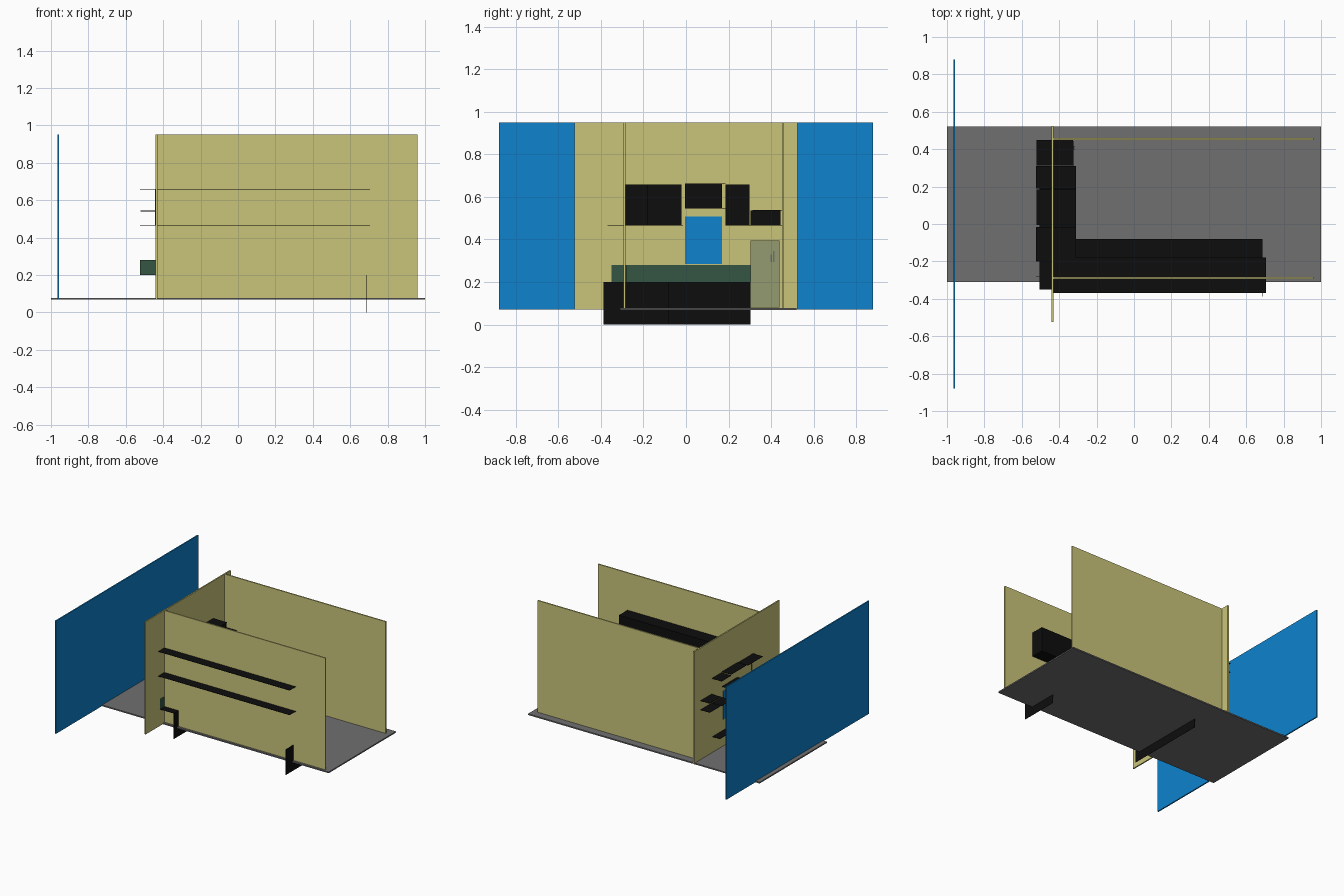
import bpy

cube = bpy.data.objects.get("Cube")
if cube:
    bpy.data.objects.remove(cube, do_unlink=True)


def material(name, rgb):
    """Flat colour from 8-bit display values, stored as linear."""
    linear = [((c / 255 + 0.055) / 1.055) ** 2.4 for c in rgb]
    m = bpy.data.materials.new(name)
    m.use_nodes = True
    m.diffuse_color = (*linear, 1)
    bsdf = m.node_tree.nodes["Principled BSDF"]
    bsdf.inputs["Base Color"].default_value = (*linear, 1)
    bsdf.inputs["Roughness"].default_value = 0.8
    return m


CREAM = material("cream wall", (202, 197, 122))
BLUE = material("blue panel", (14, 130, 206))
GREY = material("grey floor", (112, 112, 112))
BLACK = material("black cabinet", (13, 13, 13))
GREEN = material("dark green", (53, 85, 67))
SAGE = material("sage fridge", (147, 155, 113))


def box(name, mat, x, y, z):
    """Axis-aligned box from (low, high) ranges."""
    ranges = (x, y, z)
    bpy.ops.mesh.primitive_cube_add(size=1, location=[(a + b) / 2 for a, b in ranges])
    ob = bpy.context.object
    ob.name = name
    ob.scale = [b - a for a, b in ranges]
    bpy.ops.object.transform_apply(location=False, rotation=False, scale=True)
    ob.data.materials.append(mat)
    return ob


T = 0.002  # sheet thickness


def sheet(name, mat, x, y, z):
    """Thin sheet: the single-number axis is the one it faces."""
    grow = lambda r: r if isinstance(r, tuple) else (r - T / 2, r + T / 2)
    return box(name, mat, grow(x), grow(y), grow(z))


# Floor and walls
box("floor", GREY, (-1, 1), (-0.31, 0.52), (0.068, 0.078))
box("partition_wall", CREAM, (-0.44, -0.43), (-0.525, 0.525), (0.07, 0.95))
box("front_wall", CREAM, (-0.43, 0.96), (-0.294, -0.284), (0.078, 0.95))
box("back_wall", CREAM, (-0.43, 0.96), (0.45, 0.46), (0.078, 0.95))
box("blue_side_panel", BLUE, (-0.966, -0.956), (-0.88, 0.88), (0.07, 0.95))

# Long wall cupboard along the front wall
LOW, HIGH = 0.466, 0.658
for part, z in (("bottom", LOW), ("top", HIGH)):
    sheet("long_cupboard_" + part, BLACK, (-0.43, 0.705), (-0.37, -0.18), z)
sheet("long_cupboard_front", BLACK, (-0.445, 0.705), -0.18, (LOW, HIGH))
sheet("long_cupboard_end", BLACK, 0.704, (-0.284, -0.18), (LOW, HIGH))

# Short wall cupboards across the partition: name, depth, shelf y, front y, z
cupboards = [
    ("corner_cupboard", (-0.525, -0.31), (-0.2, -0.015), (-0.284, -0.02), (LOW, HIGH)),
    ("hood", (-0.52, -0.31), (-0.005, 0.185), (-0.005, 0.17), (0.547, 0.662)),
    ("narrow_cupboard", (-0.525, -0.31), (0.19, 0.31), (0.185, 0.298), (LOW, HIGH)),
    ("fridge_cupboard", (-0.52, -0.325), (0.312, 0.45), (0.303, 0.445), (LOW, 0.537)),
]
for name, x, shelf_y, front_y, z in cupboards:
    sheet(name + "_bottom", BLACK, x, shelf_y, z[0])
    sheet(name + "_top", BLACK, x, shelf_y, z[1])
    sheet(name + "_front", BLACK, x[1], front_y, z)

# Base units and worktops
sheet("side_base_front", BLACK, -0.31, (-0.35, 0.303), (0, 0.2))
sheet("long_base_end", BLACK, 0.685, (-0.388, -0.08), (0, 0.2))
sheet("side_worktop", BLACK, (-0.505, -0.31), (-0.35, 0.303), 0.2)
sheet("long_worktop", BLACK, (-0.43, 0.685), (-0.284, -0.08), 0.2)

# Upstands behind the worktops
sheet("side_upstand", GREEN, -0.428, (-0.35, 0.303), (0.2, 0.28))
sheet("long_upstand", GREEN, (-0.525, 0.685), -0.28, (0.2, 0.28))

# Blue splashback below the hood
box("splashback", BLUE, (-0.442, -0.428), (-0.005, 0.17), (0.285, 0.507))

# Fridge door with handle
sheet("fridge_door", SAGE, -0.325, (0.303, 0.44), (0.08, 0.396))
for y, top in ((0.4, 0.33), (0.412, 0.345)):
    box("fridge_handle", GREY, (-0.324, -0.319), (y - 0.004, y + 0.004), (0.295, top))
